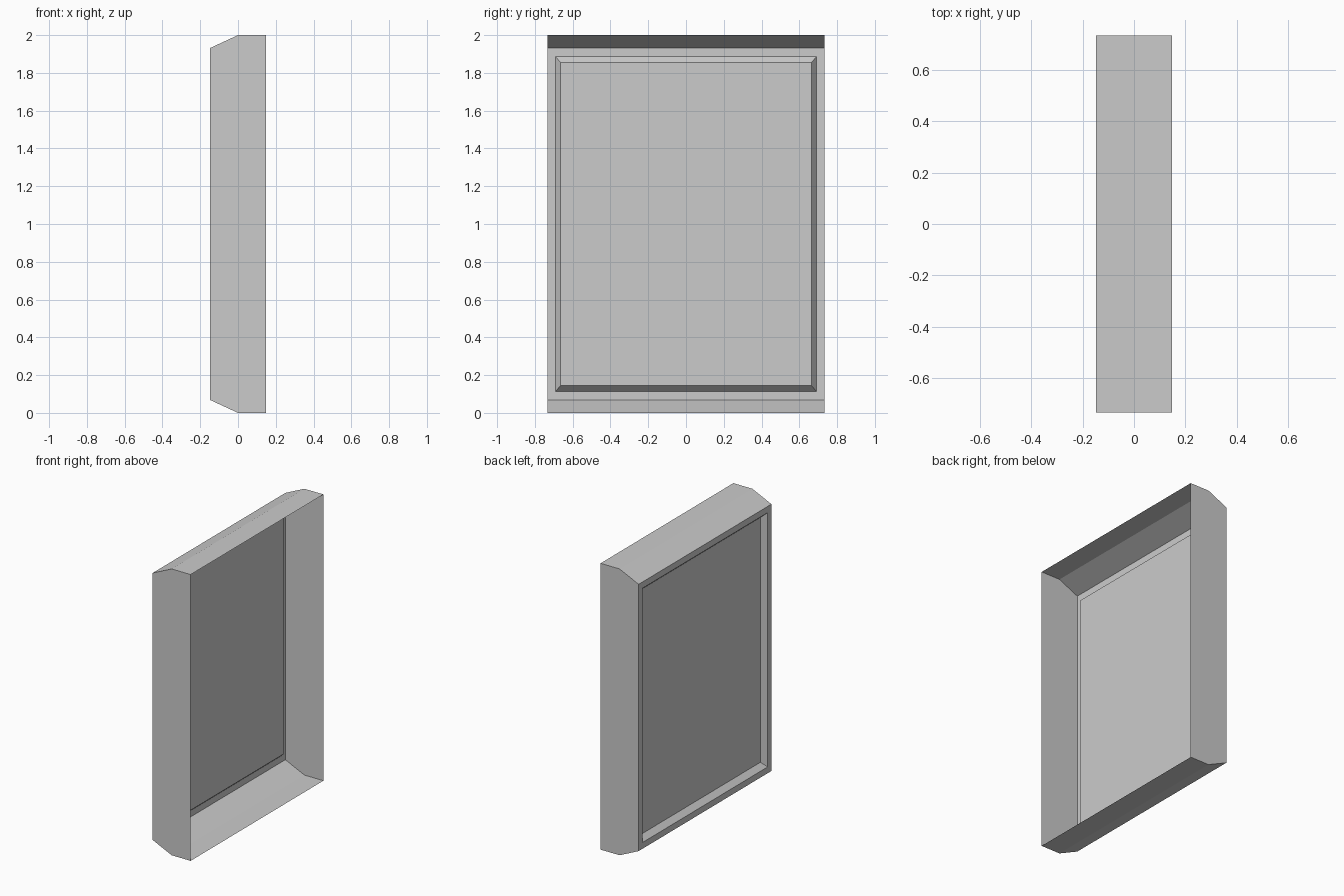
import bpy
import bmesh

old = bpy.data.objects.get("Cube")
if old:
    bpy.data.objects.remove(old, do_unlink=True)

grey = bpy.data.materials.new("plain grey")
grey.use_nodes = True
grey.diffuse_color = (0.6, 0.6, 0.6, 1)
grey.node_tree.nodes["Principled BSDF"].inputs["Base Color"].default_value = (0.6, 0.6, 0.6, 1)


def lofted_sheet(name, rings, capped=False):
    """Join rectangles (x, half width, half height) into a thin sheet."""
    bm = bmesh.new()
    loops = []
    for x, w, h in rings:
        corners = [(-w, -h), (w, -h), (w, h), (-w, h)]
        loops.append([bm.verts.new((x, y, z + 1)) for y, z in corners])
    for a, b in zip(loops, loops[1:]):
        for i in range(4):
            j = (i + 1) % 4
            bm.faces.new((a[i], b[i], b[j], a[j]))
    if capped:
        bm.faces.new(loops[-1][::-1])
    mesh = bpy.data.meshes.new(name)
    bm.to_mesh(mesh)
    bm.free()
    mesh.materials.append(grey)
    obj = bpy.data.objects.new(name, mesh)
    bpy.context.collection.objects.link(obj)
    return obj


# Open tray: straight walls, sloped top and bottom, flat rim
rim_outer = (-0.147, 0.733, 0.932)
rim_inner = (-0.147, 0.692, 0.888)
lofted_sheet("tray_walls", [(0.147, 0.733, 1), (0, 0.733, 1), rim_outer, rim_inner])

# Recessed panel with bevelled edges, closing the tray
lofted_sheet("recessed_panel", [rim_inner, (-0.11, 0.664, 0.855)], capped=True)
